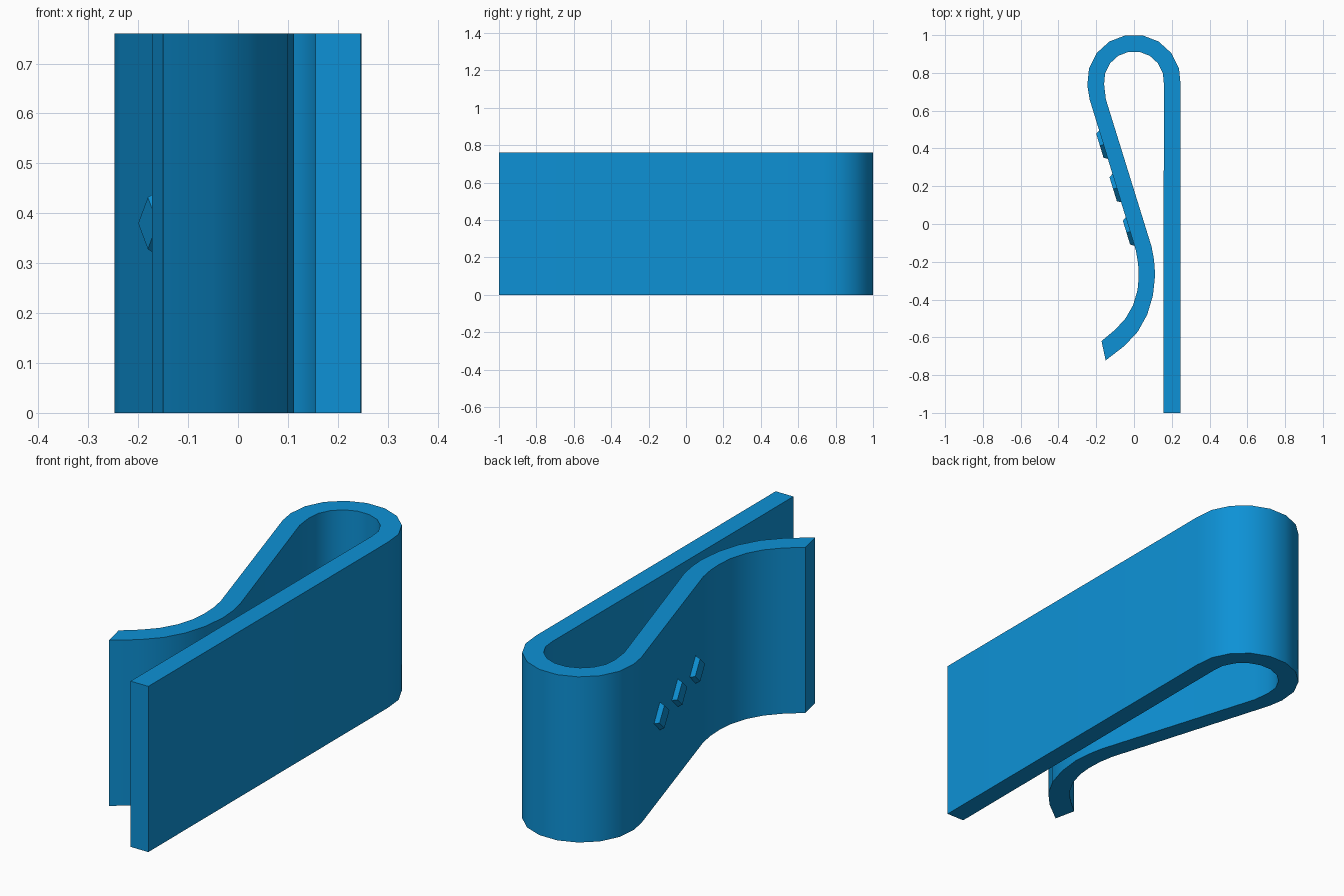
import bpy, bmesh, math
from mathutils import Vector

if "Cube" in bpy.data.objects:
    bpy.data.objects.remove(bpy.data.objects["Cube"])

HEIGHT = 0.76

blue = bpy.data.materials.new("blue")
blue.diffuse_color = (0.004, 0.285, 0.67, 1)
blue.use_nodes = True
blue.node_tree.nodes["Principled BSDF"].inputs["Base Color"].default_value = blue.diffuse_color


def finish(name, bm):
    bmesh.ops.recalc_face_normals(bm, faces=bm.faces)
    mesh = bpy.data.meshes.new(name)
    bm.to_mesh(mesh)
    bm.free()
    mesh.materials.append(blue)
    obj = bpy.data.objects.new(name, mesh)
    bpy.context.collection.objects.link(obj)
    return obj


def arc(radius):
    # rounded bend joining the two legs, from right to left
    return [(radius * math.cos(math.radians(a)), 0.755 + radius * math.sin(math.radians(a)))
            for a in [-5 + i * 190 / 9 for i in range(10)]]


# Clip band: outer side, then inner side, of the bent strip
outer = [(0.245, -1.0)] + arc(0.248) + [
    (-0.235, 0.66), (0.01, -0.14), (0.022, -0.21), (0.025, -0.28), (0.019, -0.35),
    (-0.005, -0.43), (-0.045, -0.50), (-0.10, -0.56), (-0.172, -0.62)]
inner = [(0.155, -1.0)] + arc(0.159) + [
    (-0.149, 0.66), (0.093, -0.12), (0.106, -0.19), (0.112, -0.27), (0.10, -0.38),
    (0.07, -0.48), (0.02, -0.57), (-0.05, -0.645), (-0.15, -0.722)]

bm = bmesh.new()
rings = [[bm.verts.new((x, y, z)) for x, y in side]
         for side, z in ((outer, 0), (inner, 0), (inner, HEIGHT), (outer, HEIGHT))]
for i in range(len(outer) - 1):
    for k in range(4):
        a, b = rings[k], rings[(k + 1) % 4]
        bm.faces.new((a[i], a[i + 1], b[i + 1], b[i]))
for i in (0, -1):
    bm.faces.new([r[i] for r in rings])
clip = finish("clip_band", bm)
bpy.context.view_layer.objects.active = clip
clip.select_set(True)
bpy.ops.object.shade_smooth_by_angle(angle=math.radians(35))

# Raised diamond studs along the slanted leg
start, end = Vector((-0.235, 0.66, 0)), Vector((0.01, -0.14, 0))
along = (end - start).normalized()
out = Vector((along.y, -along.x, 0))
for n, y in enumerate((0.42, 0.19, -0.04)):
    centre = start + along * ((y - start.y) / along.y) + Vector((0, 0, HEIGHT / 2))
    bm = bmesh.new()
    loops = []
    for s, h, lift in ((0.085, 0.07, -0.01), (0.066, 0.052, 0.02)):
        loops.append([bm.verts.new(centre + out * lift + along * u * s + Vector((0, 0, v * h)))
                      for u, v in ((1, 0), (0, 1), (-1, 0), (0, -1))])
    for i in range(4):
        j = (i + 1) % 4
        bm.faces.new((loops[0][i], loops[0][j], loops[1][j], loops[1][i]))
    for loop in loops:
        bm.faces.new(loop)
    finish(f"diamond_stud_{n + 1}", bm)
